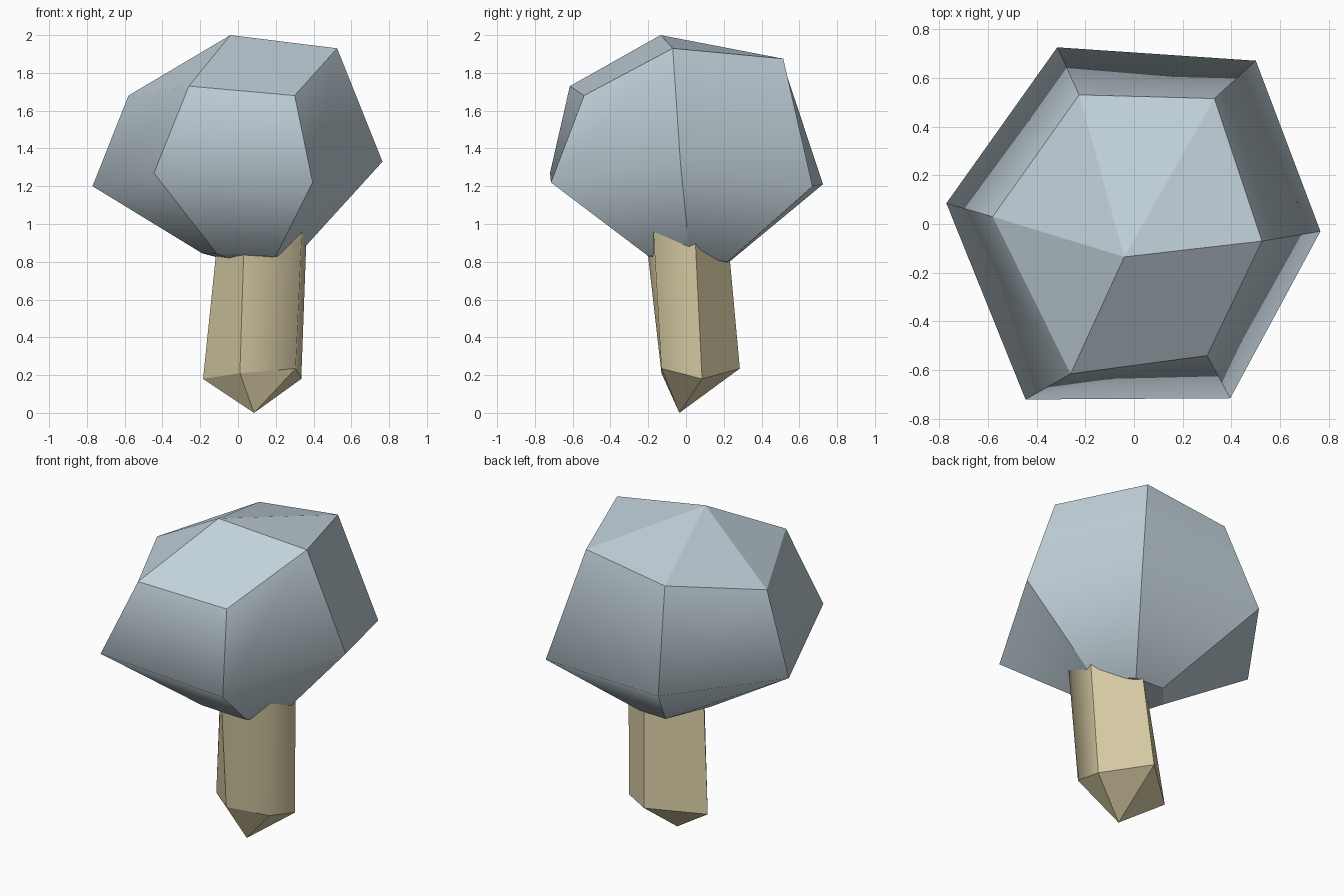
import bpy, bmesh

if "Cube" in bpy.data.objects:
    bpy.data.objects.remove(bpy.data.objects["Cube"])


def material(name, rgb):
    m = bpy.data.materials.new(name)
    m.diffuse_color = (*rgb, 1)
    m.use_nodes = True
    m.node_tree.nodes["Principled BSDF"].inputs["Base Color"].default_value = m.diffuse_color
    return m


def lofted(name, bottom, rings, top, mat, smooth_edge):
    """Loft rings of points, closing each end with a fan to a tip."""
    bm = bmesh.new()
    loops = [[bm.verts.new(p) for p in r] for r in rings]
    n = len(loops[0])
    for a, b in zip(loops, loops[1:]):
        for i in range(n):
            j = (i + 1) % n
            bm.faces.new((a[i], a[j], b[j], b[i]))
    lo, hi = bm.verts.new(bottom), bm.verts.new(top)
    for i in range(n):
        j = (i + 1) % n
        bm.faces.new((lo, loops[0][j], loops[0][i]))
        bm.faces.new((hi, loops[-1][i], loops[-1][j]))
    where = {v: (k, i) for k, r in enumerate(loops) for i, v in enumerate(r)}
    for f in bm.faces:
        f.smooth = True
    for e in bm.edges:
        a, b = (where.get(v) for v in e.verts)
        e.smooth = bool(a and b and smooth_edge(a, b))
    bmesh.ops.recalc_face_normals(bm, faces=bm.faces)
    me = bpy.data.meshes.new(name)
    bm.to_mesh(me)
    bm.free()
    me.materials.append(mat)
    ob = bpy.data.objects.new(name, me)
    bpy.context.collection.objects.link(ob)
    return ob


leaf = material("pale blue grey", (0.53, 0.63, 0.69))
bark = material("pale tan", (0.68, 0.60, 0.37))

# Faceted crown: irregular six-sided rings, rounded over the widest ring
crown_rings = [
    [(-.19, .03, .845), (-.11, -.20, .84), (.20, -.20, .83),
     (.31, .02, .83), (.17, .22, .80), (-.02, .23, .80)],
    [(-.77, .085, 1.20), (-.445, -.72, 1.27), (.395, -.715, 1.22),
     (.765, -.03, 1.33), (.50, .67, 1.20), (-.315, .725, 1.21)],
    [(-.58, .03, 1.68), (-.26, -.615, 1.73), (.30, -.54, 1.68),
     (.525, -.07, 1.93), (.33, .515, 1.875), (-.225, .53, 1.80)],
]
lofted("crown", (.05, .01, .79), crown_rings, (-.04, -.135, 2.0), leaf,
       lambda a, b: a[0] == b[0] == 1)

# Leaning five-sided trunk with a pointed foot, top buried in the crown
trunk_rings = [
    [(-.185, .05, .18), (.01, -.13, .21), (.305, -.13, .235),
     (.335, .085, .18), (.09, .285, .235)],
    [(-.10, -.025, 1.0), (.035, -.22, 1.0), (.34, -.175, 1.0),
     (.365, .045, 1.0), (.14, .215, 1.0)],
]
lofted("trunk", (.085, -.035, 0), trunk_rings, (.15, -.03, 1.1), bark,
       lambda a, b: a[1] == b[1] == 2)
